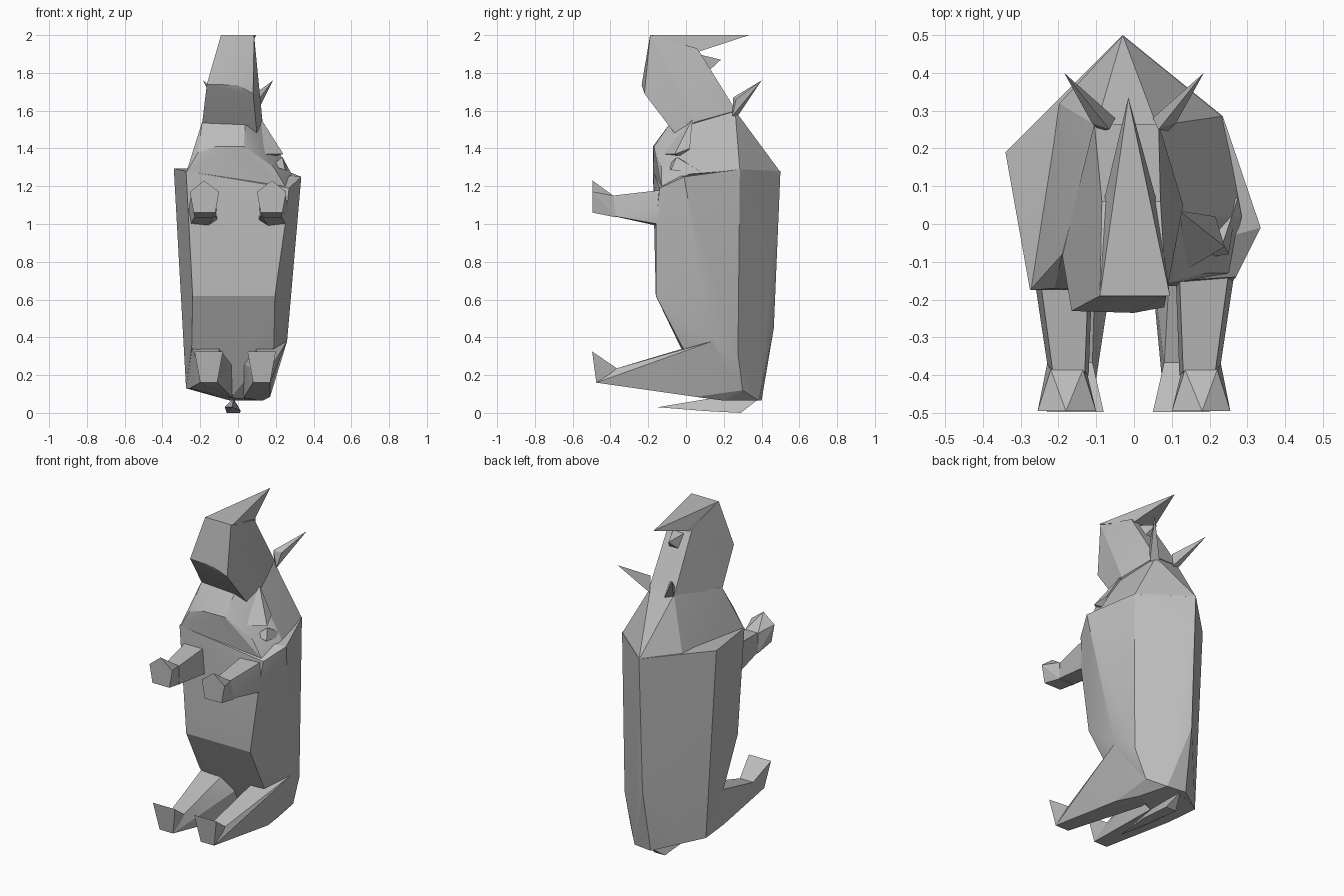
import bpy, bmesh, math

grey = bpy.data.materials.new("plain_grey")
grey.diffuse_color = (0.5, 0.5, 0.5, 1)


def faceted(name, points):
    """Faceted solid wrapped around a few corner points."""
    bm = bmesh.new()
    verts = [bm.verts.new(p) for p in points]
    res = bmesh.ops.convex_hull(bm, input=verts)
    inner = [v for v in res["geom_interior"] if isinstance(v, bmesh.types.BMVert)]
    bmesh.ops.delete(bm, geom=inner, context="VERTS")
    bmesh.ops.dissolve_limit(bm, angle_limit=math.radians(3),
                             verts=bm.verts[:], edges=bm.edges[:])
    bmesh.ops.recalc_face_normals(bm, faces=bm.faces[:])
    mesh = bpy.data.meshes.new(name)
    bm.to_mesh(mesh)
    bm.free()
    mesh.materials.append(grey)
    obj = bpy.data.objects.new(name, mesh)
    bpy.context.collection.objects.link(obj)
    bpy.context.view_layer.objects.active = obj
    obj.select_set(True)
    bpy.ops.object.shade_smooth_by_angle(angle=math.radians(18))
    obj.select_set(False)
    return obj


# Trunk: tall tapering barrel
faceted("trunk", [
    (-0.34, 0.19, 1.295), (-0.03, 0.5, 1.28), (0.235, 0.285, 1.29),
    (0.335, -0.01, 1.25), (0.27, -0.14, 1.19), (-0.275, -0.175, 1.28),
    (-0.25, -0.17, 1.0), (0.25, -0.16, 1.0),
    (-0.24, -0.16, 0.62), (0.195, -0.16, 0.62),
    (-0.245, -0.02, 0.35), (0.19, -0.02, 0.35), (0.26, 0.14, 0.38),
    (0.225, 0.275, 0.31), (-0.03, 0.465, 0.45), (-0.275, 0.2, 0.13),
    (-0.04, 0.4, 0.065), (0.08, 0.385, 0.065), (0.165, 0.3, 0.12),
    (0.13, 0.2, 0.065), (-0.04, 0.1, 0.08)])

# Shoulders and neck
faceted("neck", [
    (-0.275, -0.175, 1.27), (-0.2, 0.32, 1.28), (-0.03, 0.5, 1.275),
    (0.04, 0.445, 1.28), (0.235, 0.285, 1.285), (0.285, 0.02, 1.265),
    (0.25, -0.13, 1.2), (-0.21, -0.17, 1.38), (-0.12, -0.175, 1.41),
    (0.03, -0.17, 1.41), (0.19, -0.13, 1.3), (-0.19, -0.08, 1.54),
    (0.04, -0.08, 1.54), (0.125, 0.02, 1.53), (0.06, 0.26, 1.6), (-0.1, 0.26, 1.6)])

# Head with raised muzzle
faceted("head", [
    (-0.09, -0.19, 2.0), (0.085, -0.19, 2.0), (-0.165, -0.23, 1.74),
    (0.0, -0.235, 1.735), (0.08, -0.22, 1.69), (-0.19, -0.08, 1.53),
    (0.04, -0.08, 1.53), (0.1, -0.06, 1.48), (-0.085, 0.06, 1.93),
    (0.07, 0.06, 1.93), (-0.09, 0.13, 1.8), (0.065, 0.13, 1.8),
    (-0.105, 0.265, 1.6), (0.065, 0.265, 1.6), (0.13, 0.05, 1.54)])

# Horns sweeping backward
faceted("large_horn", [
    (-0.09, -0.19, 2.0), (0.095, -0.19, 2.0), (-0.015, 0.335, 2.0),
    (-0.08, 0.06, 1.91), (0.06, 0.06, 1.91)])
faceted("small_horn", [
    (-0.05, 0.06, 1.9), (0.04, 0.06, 1.9), (-0.01, 0.185, 1.87),
    (-0.04, 0.12, 1.81), (0.03, 0.12, 1.81)])

# Folds of skin on one shoulder
faceted("upper_shoulder_fold", [
    (0.14, -0.12, 1.37), (0.24, -0.06, 1.37), (0.215, 0.02, 1.4),
    (0.12, 0.035, 1.56), (0.15, 0.0, 1.35)])
faceted("lower_shoulder_fold", [
    (0.18, -0.09, 1.31), (0.235, -0.05, 1.355), (0.275, 0.07, 1.28),
    (0.25, -0.08, 1.285), (0.2, 0.05, 1.3)])

for side, s in (("left", -1), ("right", 1)):
    # Ears
    faceted(side + "_ear", [
        (s * 0.185, 0.4, 1.76), (s * 0.065, 0.25, 1.67), (s * 0.09, 0.245, 1.57),
        (s * 0.11, 0.265, 1.66), (s * 0.05, 0.28, 1.58)])

    # Arms and flared hands
    faceted(side + "_arm", [
        (s * 0.12, -0.13, 1.18), (s * 0.25, -0.13, 1.18), (s * 0.27, -0.1, 1.08),
        (s * 0.11, -0.13, 1.02), (s * 0.25, -0.15, 1.0), (s * 0.16, -0.15, 0.99),
        (s * 0.13, -0.39, 1.15), (s * 0.215, -0.39, 1.15),
        (s * 0.12, -0.4, 1.045), (s * 0.225, -0.4, 1.045)])
    faceted(side + "_hand", [
        (s * 0.18, -0.495, 1.23), (s * 0.255, -0.495, 1.17), (s * 0.1, -0.495, 1.17),
        (s * 0.235, -0.495, 1.06), (s * 0.12, -0.495, 1.06),
        (s * 0.135, -0.385, 1.15), (s * 0.22, -0.385, 1.15),
        (s * 0.13, -0.37, 1.035), (s * 0.23, -0.37, 1.035)])

    # Outstretched legs and turned-up feet, one set slightly further out
    d = 0.02 if s < 0 else -0.01
    if s < 0:
        hip = [(-0.255, 0.1, 0.37), (-0.275, 0.2, 0.13), (-0.06, 0.35, 0.07),
               (-0.255, 0.0, 0.13)]
    else:
        hip = [(0.26, 0.14, 0.38), (0.225, 0.275, 0.31), (0.165, 0.3, 0.12),
               (0.13, 0.2, 0.065), (0.17, 0.05, 0.085)]
    faceted(side + "_leg", hip + [
        (s * 0.1, -0.02, 0.34), (s * 0.03, 0.05, 0.26),
        (s * 0.03, 0.3, 0.07), (s * 0.03, 0.1, 0.08),
        (s * (0.09 + d), -0.37, 0.235), (s * (0.18 + d), -0.37, 0.235),
        (s * (0.09 + d), -0.475, 0.16), (s * (0.18 + d), -0.475, 0.16)])
    faceted(side + "_foot", [
        (s * (0.06 + d), -0.497, 0.325), (s * (0.21 + d), -0.497, 0.325),
        (s * (0.09 + d), -0.475, 0.16), (s * (0.18 + d), -0.475, 0.16),
        (s * (0.09 + d), -0.365, 0.235), (s * (0.18 + d), -0.365, 0.235),
        (s * (0.1 + d), -0.35, 0.16), (s * (0.17 + d), -0.35, 0.16)])

# Thin tail lying forward between the legs
faceted("tail", [
    (-0.03, -0.15, 0.03), (-0.07, 0.05, 0.03), (0.015, 0.1, 0.01),
    (-0.025, 0.12, 0.075), (-0.06, 0.29, 0.0), (0.01, 0.29, 0.0), (-0.02, 0.38, 0.07)])
